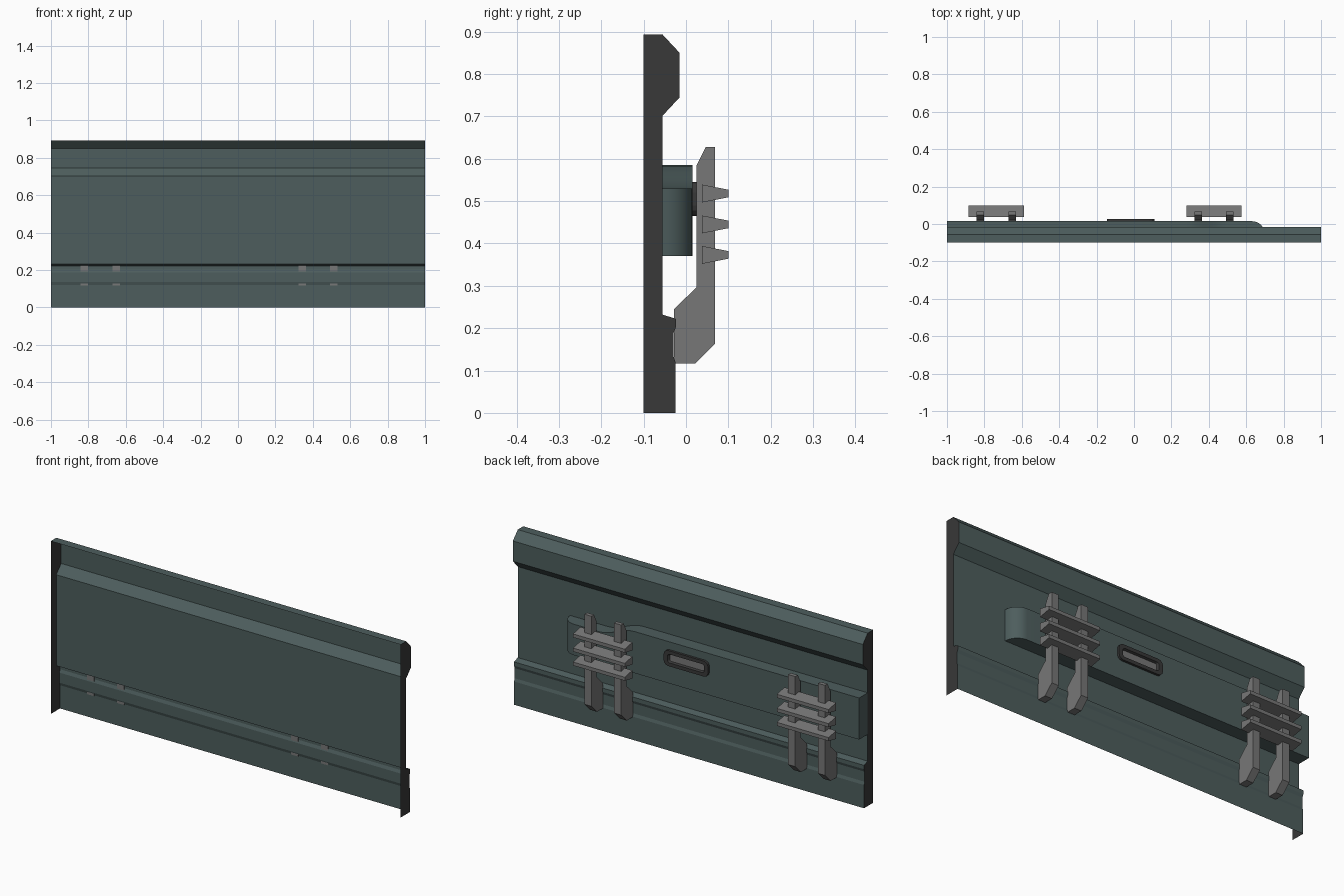
import bpy, bmesh, math

if "Cube" in bpy.data.objects:
    bpy.data.objects.remove(bpy.data.objects["Cube"])


def material(name, r, g, b):
    m = bpy.data.materials.new(name)
    m.diffuse_color = (r, g, b, 1)
    m.use_nodes = True
    m.node_tree.nodes["Principled BSDF"].inputs["Base Color"].default_value = m.diffuse_color
    return m


TEAL = material("slate teal", 0.075, 0.111, 0.110)
DARK = material("charcoal", 0.040, 0.040, 0.040)
GREY = material("mid grey", 0.185, 0.185, 0.185)


def make(name, bm, mats, normals=True, smooth=False):
    if normals:
        bmesh.ops.recalc_face_normals(bm, faces=bm.faces)
    me = bpy.data.meshes.new(name)
    bm.to_mesh(me)
    bm.free()
    for m in mats:
        me.materials.append(m)
    ob = bpy.data.objects.new(name, me)
    bpy.context.collection.objects.link(ob)
    if smooth:
        bpy.context.view_layer.objects.active = ob
        ob.select_set(True)
        bpy.ops.object.shade_smooth_by_angle(angle=math.radians(30))
        ob.select_set(False)
    return ob


def prism(name, profile, x0, x1, mat):
    """Closed solid: a (y, z) profile swept along x."""
    bm = bmesh.new()
    a = [bm.verts.new((x0, y, z)) for y, z in profile]
    b = [bm.verts.new((x1, y, z)) for y, z in profile]
    bm.faces.new(a)
    bm.faces.new(b[::-1])
    n = len(profile)
    for i in range(n):
        bm.faces.new((a[i], a[(i + 1) % n], b[(i + 1) % n], b[i]))
    return make(name, bm, [mat])


# Panel: shell with open front and bottom, charcoal end caps
profile = [(-0.1, 0), (-0.025, 0), (-0.025, 0.12), (-0.03, 0.135), (-0.03, 0.187),
           (-0.024, 0.202), (-0.024, 0.222), (-0.055, 0.232), (-0.055, 0.702),
           (-0.015, 0.745), (-0.015, 0.85), (-0.055, 0.893), (-0.1, 0.893)]
bm = bmesh.new()
left = [bm.verts.new((-1, y, z)) for y, z in profile]
right = [bm.verts.new((1, y, z)) for y, z in profile]
for i in range(1, len(profile) - 1):
    bm.faces.new((left[i], left[i + 1], right[i + 1], right[i]))
bm.faces.new(left[::-1]).material_index = 1
bm.faces.new(right).material_index = 1
make("panel_shell", bm, [TEAL, DARK], normals=False)

# Housing: long box with rounded end and a gentle step in its top edge
BASE, OUT, LOW, HIGH = -0.055, 0.015, 0.37, 0.585
cols = [(-1, OUT, HIGH)]
for i in range(9):
    t = i / 8
    cols.append((0.28 + 0.21 * t, OUT, HIGH - 0.055 * (1 - math.cos(math.pi * t)) / 2))
for i in range(9):
    a = math.pi / 2 * i / 8
    cols.append((0.63 + 0.07 * math.sin(a), BASE + 0.07 * math.cos(a), 0.53))
bm = bmesh.new()
rows = [[bm.verts.new(p) for p in ((x, BASE, LOW), (x, y, LOW), (x, y, zt), (x, BASE, zt))]
        for x, y, zt in cols]
for r, s in zip(rows, rows[1:]):
    for k in range(3):
        bm.faces.new((r[k], r[k + 1], s[k + 1], s[k]))
bm.faces.new(rows[0])
bmesh.ops.remove_doubles(bm, verts=bm.verts, dist=1e-5)
make("housing", bm, [TEAL], smooth=True)


# Handle: rounded charcoal rim around a recessed grey plate
def rounded_ring(bm, w, h, r, y):
    pts = []
    for q, (sx, sz) in enumerate(((1, 1), (-1, 1), (-1, -1), (1, -1))):
        for k in range(4):
            a = math.pi / 2 * (q + k / 3)
            pts.append(bm.verts.new((-0.018 + sx * (w - r) + r * math.cos(a), y,
                                     0.505 + sz * (h - r) + r * math.sin(a))))
    return pts


bm = bmesh.new()
rings = [rounded_ring(bm, *p) for p in ((0.127, 0.04, 0.025, 0.012), (0.127, 0.04, 0.025, 0.027),
                                        (0.105, 0.022, 0.012, 0.027), (0.098, 0.017, 0.008, 0.017))]
for r, s in zip(rings, rings[1:]):
    for i in range(16):
        j = (i + 1) % 16
        bm.faces.new((r[i], r[j], s[j], s[i]))
bm.faces.new(rings[-1]).material_index = 1
bm.faces.new(rings[0][::-1])
make("handle", bm, [DARK, GREY])

# Two rack sets: a pair of hooked uprights crossed by three tapered bars
hook = [(0.047, 0.628), (0.068, 0.628), (0.068, 0.163), (0.022, 0.117), (-0.028, 0.117),
        (-0.028, 0.245), (0.025, 0.297), (0.025, 0.585)]
for side, cx in (("left", -0.737), ("right", 0.428)):
    for n, dx in enumerate((-0.085, 0.085)):
        prism(f"{side}_upright_{n + 1}", hook, cx + dx - 0.02, cx + dx + 0.02, GREY)
    for n, z in enumerate((0.518, 0.445, 0.373)):
        bar = [(0.038, z - 0.021), (0.1, z - 0.009), (0.1, z + 0.009), (0.038, z + 0.021)]
        prism(f"{side}_bar_{n + 1}", bar, cx - 0.148, cx + 0.148, GREY)
